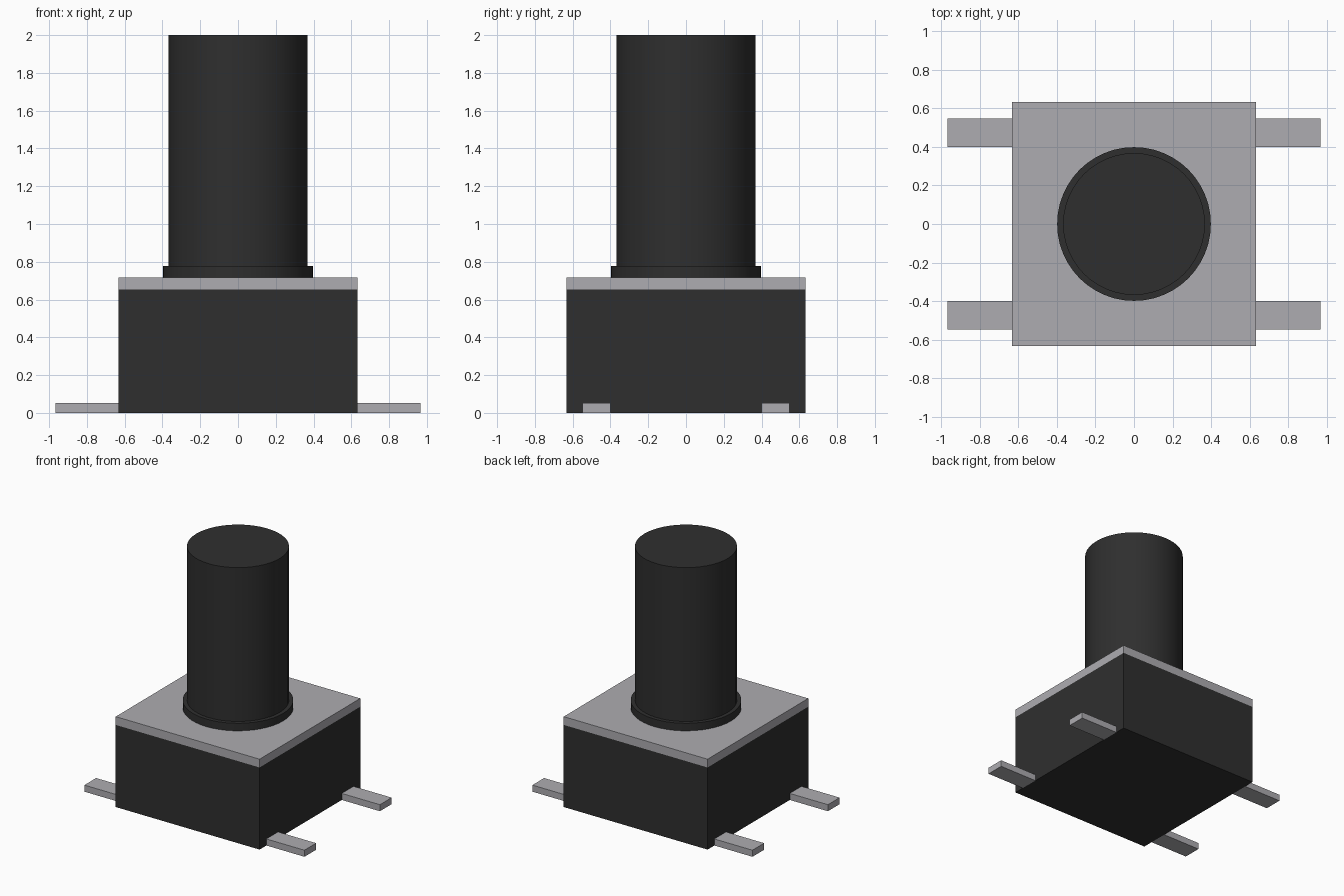
import bpy
import math

cube = bpy.data.objects.get("Cube")
if cube:
    bpy.data.objects.remove(cube, do_unlink=True)


def make_material(name, colour):
    mat = bpy.data.materials.new(name)
    mat.use_nodes = True
    mat.diffuse_color = colour
    bsdf = next(n for n in mat.node_tree.nodes if n.type == "BSDF_PRINCIPLED")
    bsdf.inputs["Base Color"].default_value = colour
    return mat


black = make_material("black plastic", (0.028, 0.028, 0.028, 1))
grey = make_material("grey metal", (0.42, 0.415, 0.44, 1))


def box(name, low, high, mat):
    centre = [(a + b) / 2 for a, b in zip(low, high)]
    bpy.ops.mesh.primitive_cube_add(size=1, location=centre)
    ob = bpy.context.object
    ob.name = name
    ob.scale = [b - a for a, b in zip(low, high)]
    bpy.ops.object.transform_apply(location=False, rotation=False, scale=True)
    ob.data.materials.append(mat)


def cylinder(name, radius, bottom, top, mat):
    bpy.ops.mesh.primitive_cylinder_add(
        vertices=48, radius=radius, depth=top - bottom,
        location=(0, 0, (bottom + top) / 2))
    ob = bpy.context.object
    ob.name = name
    ob.data.materials.append(mat)
    bpy.ops.object.shade_smooth_by_angle(angle=math.radians(30))


half = 0.632
body_top, plate_top, collar_top = 0.652, 0.718, 0.778

# Housing and its metal cover
box("housing", (-half, -half, 0), (half, half, body_top), black)
box("cover_plate", (-half, -half, body_top), (half, half, plate_top), grey)

# Push button and the collar at its foot
cylinder("button_collar", 0.398, plate_top, collar_top, black)
cylinder("button_shaft", 0.367, collar_top, 2.0, black)

# Four flat terminals, two on each side
for side, x0, x1 in (("left", half, 0.967), ("right", -0.967, -half)):
    for end, y0, y1 in (("front", -0.547, -0.4), ("back", 0.4, 0.547)):
        box(f"{end}_{side}_terminal", (x0, y0, 0), (x1, y1, 0.052), grey)
